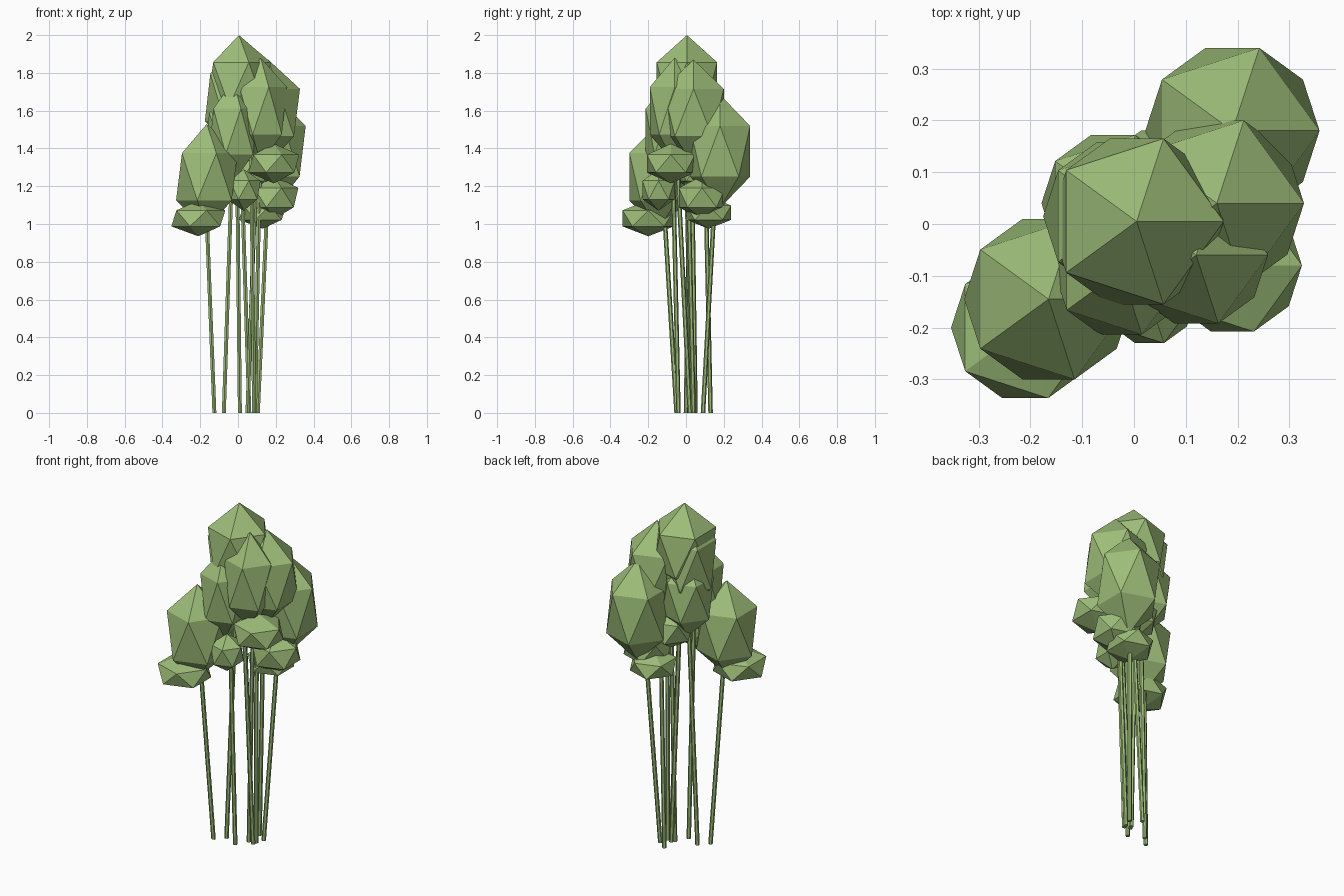
import bpy
import bmesh
from mathutils import Vector

cube = bpy.data.objects.get("Cube")
if cube:
    bpy.data.objects.remove(cube, do_unlink=True)

green = bpy.data.materials.new("leaf_green")
green.use_nodes = True
green.diffuse_color = (0.34, 0.51, 0.19, 1)
green.node_tree.nodes["Principled BSDF"].inputs["Base Color"].default_value = green.diffuse_color


def add_object(name, bm):
    mesh = bpy.data.meshes.new(name)
    bm.to_mesh(mesh)
    bm.free()
    mesh.materials.append(green)
    bpy.context.collection.objects.link(bpy.data.objects.new(name, mesh))


def foliage(name, centre, radius, half_height):
    """Faceted clump: a stretched 20-sided ball with its poles upright."""
    bm = bmesh.new()
    bmesh.ops.create_icosphere(bm, subdivisions=1, radius=1)
    bmesh.ops.scale(bm, vec=(radius, radius, half_height), verts=bm.verts)
    bmesh.ops.translate(bm, vec=centre, verts=bm.verts)
    add_object(name, bm)


def stem(name, base, tip):
    """Thin leaning stem with level ends."""
    bm = bmesh.new()
    bmesh.ops.create_cone(bm, cap_ends=True, segments=6, radius1=0.012,
                          radius2=0.012, depth=1)
    for v in bm.verts:
        v.co = Vector((v.co.x, v.co.y, 0)) + Vector(tip if v.co.z > 0 else base)
    add_object(name, bm)


# Foliage: centre, radius, half height
clumps = {
    "crown_foliage": ((0.005, 0.005, 1.74), 0.188, 0.26),
    "back_foliage": ((0.19, 0.18, 1.385), 0.188, 0.30),
    "left_foliage": ((0.16, 0.04, 1.59), 0.188, 0.28),
    "front_left_foliage": ((0.12, -0.06, 1.6), 0.155, 0.28),
    "upper_right_foliage": ((-0.025, 0.015, 1.67), 0.168, 0.28),
    "middle_right_foliage": ((-0.04, 0.04, 1.48), 0.155, 0.24),
    "front_foliage": ((-0.025, -0.09, 1.49), 0.145, 0.27),
    "right_foliage": ((-0.165, -0.145, 1.25), 0.182, 0.28),
    "low_right_foliage": ((-0.21, -0.2, 1.03), 0.16, 0.095),
    "low_front_left_foliage": ((0.19, -0.08, 1.32), 0.15, 0.105),
    "low_left_foliage": ((0.19, 0.085, 1.14), 0.145, 0.115),
    "low_back_foliage": ((0.13, 0.12, 1.06), 0.14, 0.085),
    "low_front_foliage": ((0.03, -0.145, 1.18), 0.10, 0.11),
    "inner_foliage": ((0.05, 0.07, 1.28), 0.13, 0.12),
}
for name, shape in clumps.items():
    foliage(name, *shape)

# Stems: base x, y and tip x, y, z
stems = [
    (-0.125, -0.05, -0.17, -0.12, 1.15),
    (-0.075, 0.0, -0.03, 0.02, 1.35),
    (0.01, -0.04, -0.005, -0.07, 1.35),
    (0.05, 0.03, 0.10, 0.0, 1.4),
    (0.06, 0.05, 0.015, 0.03, 1.4),
    (0.085, 0.02, 0.07, -0.05, 1.4),
    (0.09, 0.04, 0.115, 0.01, 1.3),
    (0.05, 0.13, 0.09, 0.105, 1.15),
    (0.105, 0.09, 0.155, 0.15, 1.1),
]
for i, (x, y, tip_x, tip_y, tip_z) in enumerate(stems, 1):
    stem(f"stem_{i}", (x, y, 0), (tip_x, tip_y, tip_z))
